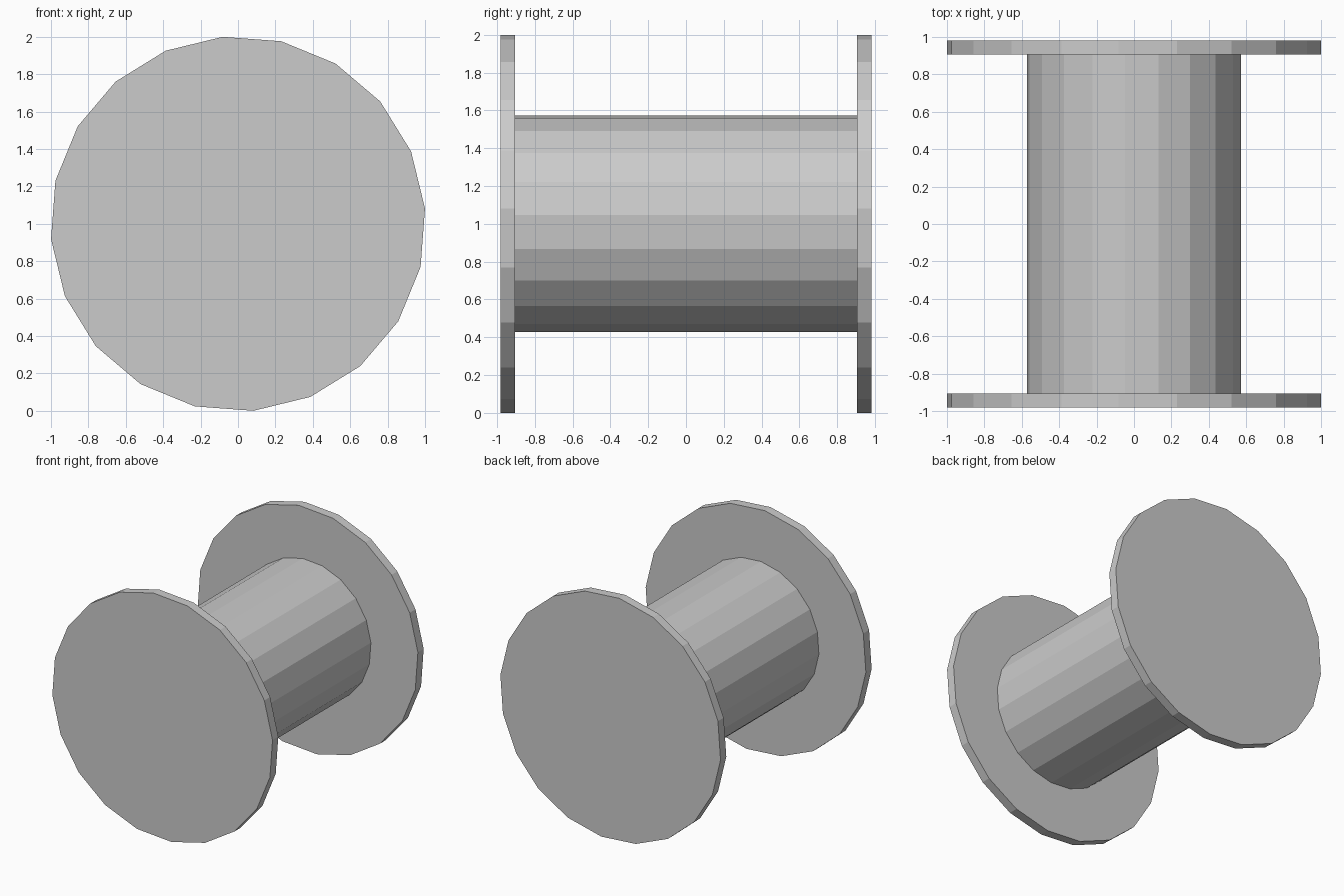
import bpy
from math import radians, pi

cube = bpy.data.objects.get("Cube")
if cube:
    bpy.data.objects.remove(cube, do_unlink=True)

SIDES = 20
TURN = radians(4.7)      # small roll of the facets about the long axis
AXIS_Z = 1.0
HALF_LENGTH = 0.98
FLANGE_THICKNESS = 0.075

grey = bpy.data.materials.new("plain grey")
grey.use_nodes = True
colour = (0.6, 0.6, 0.6, 1)
grey.diffuse_color = colour
grey.node_tree.nodes["Principled BSDF"].inputs["Base Color"].default_value = colour


def disc(name, radius, length, y, cap):
    """Faceted cylinder lying along y, with a vertex at TURN above +x."""
    bpy.ops.mesh.primitive_cylinder_add(
        vertices=SIDES, radius=radius, depth=length, end_fill_type=cap,
        location=(0, y, AXIS_Z), rotation=(pi / 2, 0, 0))
    obj = bpy.context.object
    obj.name = name
    # Roll around the cylinder's own axis
    obj.rotation_euler = (pi / 2, -TURN, 0)
    bpy.ops.object.transform_apply(location=False, rotation=True, scale=False)
    obj.data.materials.append(grey)
    return obj


# Central drum, open where it meets the flanges
inner_y = HALF_LENGTH - FLANGE_THICKNESS
disc("drum", 0.575, 2 * inner_y, 0, 'NOTHING')

# End flanges
for name, side in (("front_flange", -1), ("back_flange", 1)):
    disc(name, 1.003, FLANGE_THICKNESS, side * (HALF_LENGTH - FLANGE_THICKNESS / 2), 'NGON')
